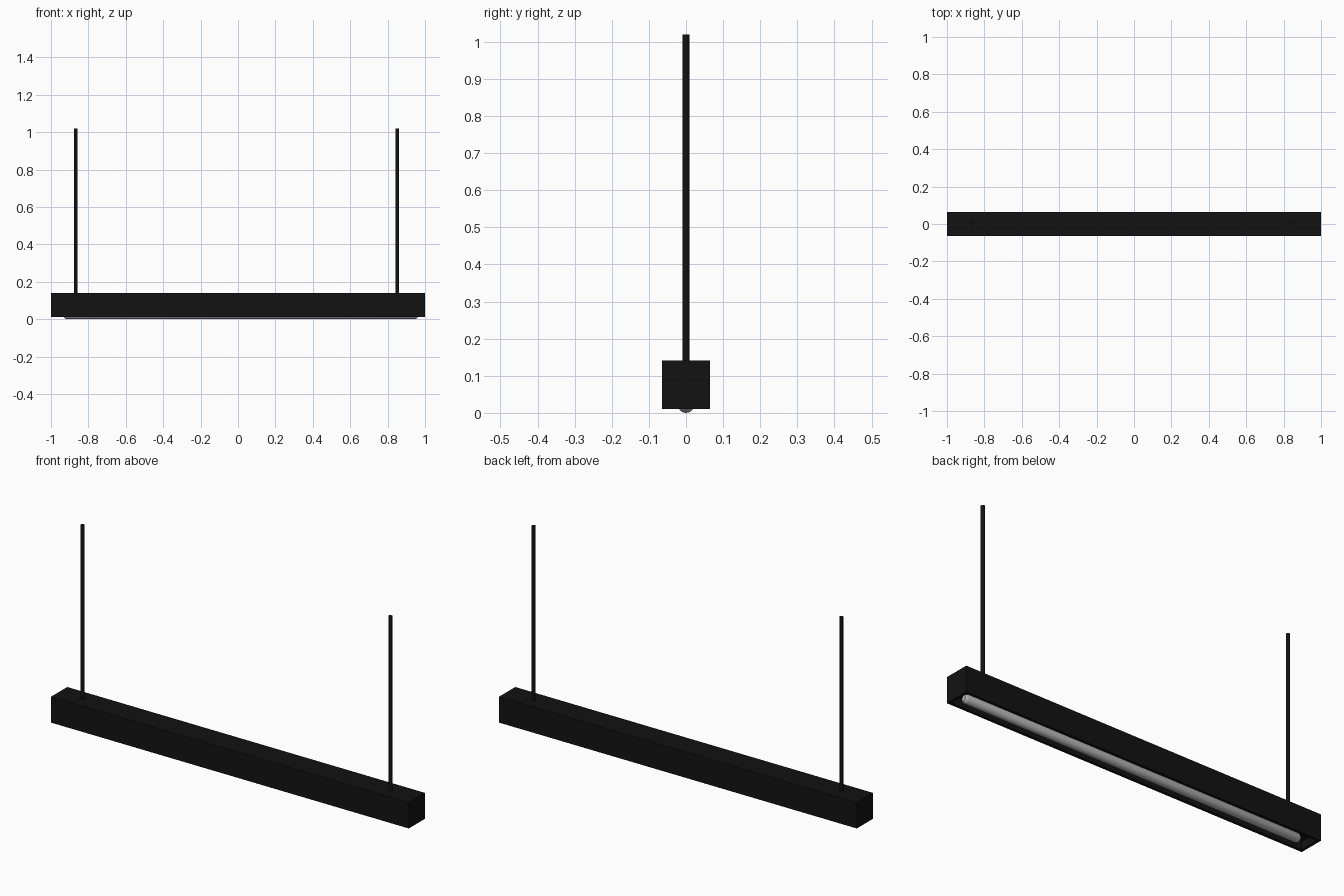
import bpy, bmesh
from math import pi
from mathutils import Matrix

if "Cube" in bpy.data.objects:
    bpy.data.objects.remove(bpy.data.objects["Cube"])

def material(name, c):
    m = bpy.data.materials.new(name)
    m.diffuse_color = (c, c, c, 1)
    m.use_nodes = True
    m.node_tree.nodes["Principled BSDF"].inputs["Base Color"].default_value = m.diffuse_color
    return m

black = material("black_metal", 0.006)
diffuser = material("tube_grey", 0.45)

def make(name, bm, mat, smooth=False):
    me = bpy.data.meshes.new(name)
    bm.normal_update()
    bm.to_mesh(me)
    bm.free()
    me.materials.append(mat)
    ob = bpy.data.objects.new(name, me)
    bpy.context.collection.objects.link(ob)
    if smooth:
        bpy.context.view_layer.objects.active = ob
        ob.select_set(True)
        bpy.ops.object.shade_smooth_by_angle(angle=pi / 5)
        ob.select_set(False)
    return ob

# housing: box with a channel sunk into its underside
bm = bmesh.new()
bmesh.ops.create_cube(bm, size=1, matrix=Matrix.Translation((0, 0, 0.076)) @ Matrix.Diagonal((2, 0.13, 0.13, 1)))
bm.normal_update()
under = [f for f in bm.faces if f.normal.z < -0.9]
bmesh.ops.inset_region(bm, faces=under, thickness=0.02)
ext = bmesh.ops.extrude_face_region(bm, geom=under)
bmesh.ops.translate(bm, vec=(0, 0, 0.04), verts=[v for v in ext["geom"] if isinstance(v, bmesh.types.BMVert)])
bmesh.ops.delete(bm, geom=under, context='FACES')
bmesh.ops.recalc_face_normals(bm, faces=bm.faces)
make("housing", bm, black)

# light tube: turned profile along x, with rounded ends
bm = bmesh.new()
x0, x1, r, zc = -0.93, 0.96, 0.022, 0.022
profile = [(x0, 0), (x0, 0.013), (x0 + 0.006, 0.019), (x0 + 0.015, r),
           (x1 - 0.015, r), (x1 - 0.006, 0.019), (x1, 0.013), (x1, 0)]
vs = [bm.verts.new((x, 0, zc + h)) for x, h in profile]
es = [bm.edges.new(p) for p in zip(vs, vs[1:])]
bmesh.ops.spin(bm, geom=vs + es, cent=(0, 0, zc), axis=(1, 0, 0), angle=2 * pi, steps=24)
bmesh.ops.remove_doubles(bm, verts=bm.verts, dist=1e-5)
bmesh.ops.recalc_face_normals(bm, faces=bm.faces)
make("light_tube", bm, diffuser, True)

# two hanging rods
for side, x in (("left", -0.868), ("right", 0.852)):
    bm = bmesh.new()
    bmesh.ops.create_cone(bm, cap_ends=True, segments=24, radius1=0.0095, radius2=0.0095, depth=0.89,
                          matrix=Matrix.Translation((x, 0, 1.02 - 0.445)))
    make(side + "_rod", bm, black, True)
